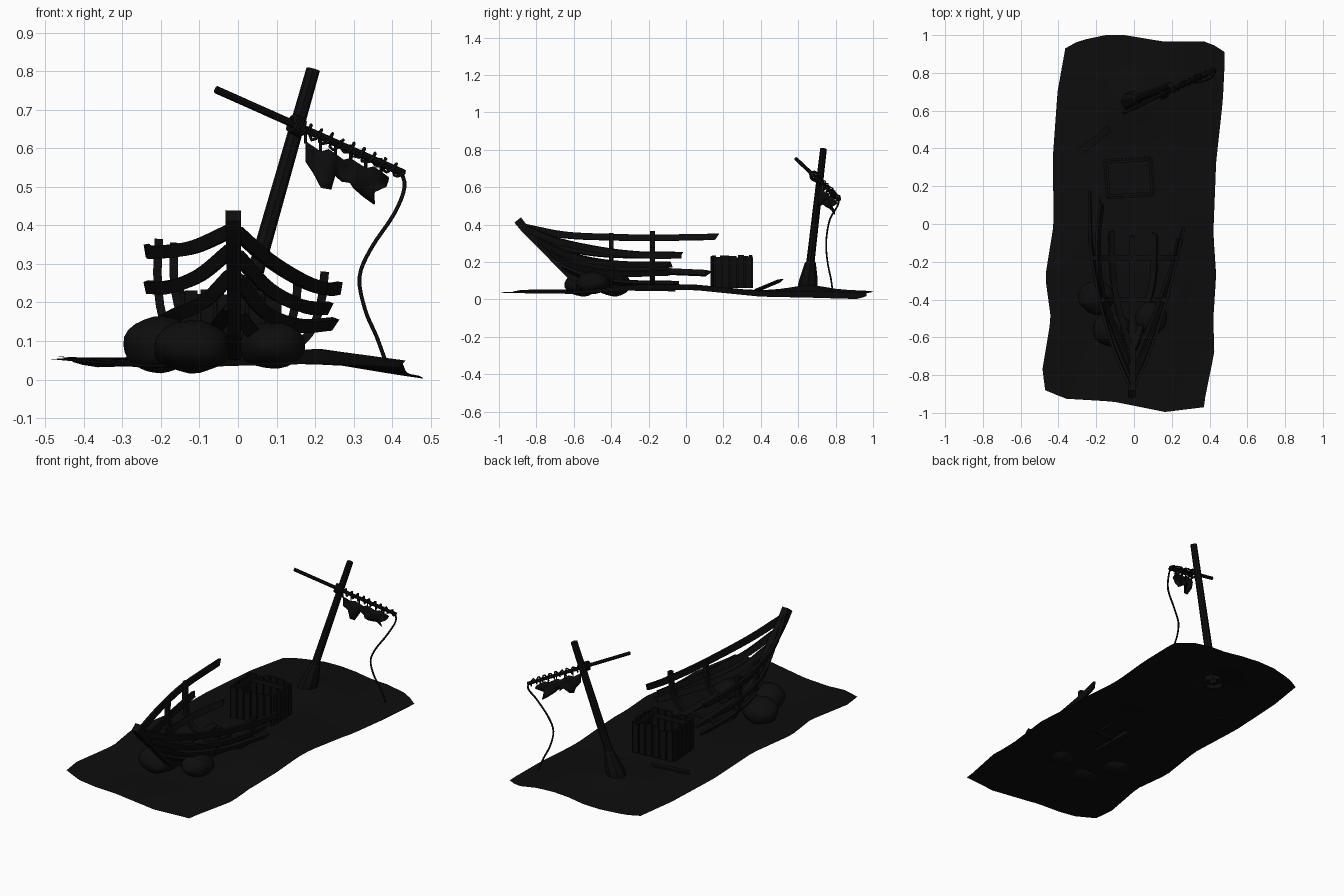
import bpy, bmesh, math, random
from mathutils import Vector, Matrix, noise

if "Cube" in bpy.data.objects:
    bpy.data.objects.remove(bpy.data.objects["Cube"])

random.seed(4)
dark = bpy.data.materials.new("charred_dark")
dark.diffuse_color = (0.004, 0.004, 0.004, 1)
dark.use_nodes = True
dark.node_tree.nodes["Principled BSDF"].inputs["Base Color"].default_value = dark.diffuse_color


def finish(name, bm, smooth=False):
    bmesh.ops.recalc_face_normals(bm, faces=bm.faces)
    me = bpy.data.meshes.new(name)
    bm.to_mesh(me)
    bm.free()
    ob = bpy.data.objects.new(name, me)
    bpy.context.collection.objects.link(ob)
    me.materials.append(dark)
    for p in me.polygons:
        p.use_smooth = smooth
    return ob


def interp(table, t):
    """Piecewise linear lookup in a list of (key, value)."""
    for (a, va), (b, vb) in zip(table, table[1:]):
        if t <= b:
            return va + (vb - va) * max(0, (t - a) / (b - a))
    return table[-1][1]


def spline(pts, n):
    """Catmull-Rom path through the points."""
    p = [Vector(q) for q in pts]
    p = [2 * p[0] - p[1]] + p + [2 * p[-1] - p[-2]]
    out = []
    for a, b, c, d in zip(p, p[1:], p[2:], p[3:]):
        for i in range(n):
            t = i / n
            out.append(0.5 * (2 * b + (c - a) * t + (2 * a - 5 * b + 4 * c - d) * t * t
                              + (3 * b - a - 3 * c + d) * t ** 3))
    return out + [p[-2]]


def rect(w, h):
    return [(-w / 2, -h / 2), (w / 2, -h / 2), (w / 2, h / 2), (-w / 2, h / 2)]


def ngon(r, n):
    return [(r * math.cos(2 * math.pi * i / n), r * math.sin(2 * math.pi * i / n)) for i in range(n)]


def sweep(name, pts, section, ref=(0, 0, 1), n=4, taper=(1, 1), jag=0.0, smooth=False):
    """Sweep a section along a smooth path; jag makes a splintered far end."""
    path = spline(pts, n) if n > 1 else [Vector(q) for q in pts]
    bm, rings, last = bmesh.new(), [], len(path) - 1
    for i, p in enumerate(path):
        t = (path[min(i + 1, last)] - path[max(i - 1, 0)]).normalized()
        side = t.cross(Vector(ref)).normalized()
        up = side.cross(t)
        s = taper[0] + (taper[1] - taper[0]) * i / last
        ring = []
        for u, v in section:
            off = t * random.uniform(-jag, jag) if i == last else Vector()
            ring.append(bm.verts.new(p + side * u * s + up * v * s + off))
        rings.append(ring)
    k = len(section)
    for a, b in zip(rings, rings[1:]):
        for j in range(k):
            bm.faces.new((a[j], a[(j + 1) % k], b[(j + 1) % k], b[j]))
    bm.faces.new(rings[0])
    bm.faces.new(rings[-1])
    return finish(name, bm, smooth)


# Sand sheet
left = [(-1, -.45), (-.88, -.47), (-.77, -.485), (-.5, -.44), (-.28, -.47), (0, -.425), (.35, -.43), (.7, -.405), (.95, -.36)]
right = [(-1, .37), (-.95, .37), (-.68, .425), (-.5, .42), (-.27, .435), (-.05, .42), (.33, .435), (.65, .47), (.85, .48)]
front = [(0, -.88), (.12, -.925), (.42, -.94), (.75, -.995), (1, -.97)]
back = [(0, .93), (.08, .97), (.25, 1.0), (.37, 1.0), (.62, .965), (.9, .965), (1, .91)]
hx = (0, .25, .5, .75, 1)
heights = [(-1, (.05, .035, .035, .04, .035)), (-.6, (.055, .03, .035, .045, .03)), (-.25, (.06, .05, .06, .08, .05)),
           (.05, (.055, .06, .065, .08, .05)), (.4, (.045, .05, .05, .045, .015)), (.65, (.04, .055, .06, .045, .01)),
           (1, (.03, .04, .045, .035, 0))]


def sand(u, y):
    z = interp([(k, interp(list(zip(hx, row)), u)) for k, row in heights], y)
    x = -.45 + .9 * u
    return z + .02 * math.exp(-((x + .03) ** 2 + (y - .66) ** 2) / .012)


bm = bmesh.new()
NU, NV = 16, 32
grid = []
for j in range(NV + 1):
    row = []
    for i in range(NU + 1):
        u, v = i / NU, j / NV
        y = interp(front, u) * (1 - v) + interp(back, u) * v
        x = interp(left, y) * (1 - u) + interp(right, y) * u
        row.append(bm.verts.new((x, y, sand(u, y))))
    grid.append(row)
for a, b in zip(grid, grid[1:]):
    for i in range(NU):
        bm.faces.new((a[i], a[i + 1], b[i + 1], b[i]))
finish("sand_ground", bm, True)

# Stem and keel
sweep("stem_and_keel", [(-.012, -.9, .425), (-.012, -.85, .365), (-.01, -.75, .265), (-.01, -.66, .17), (-.01, -.58, .105),
                        (-.01, -.42, .07), (-.01, -.05, .06)], rect(.045, .04), ref=(1, 0, 0), taper=(1, .75), jag=.03)

# Hull planks: left side rides higher than the right side
planks = {
    "left_gunwale": [(-.02, -.86, .385), (-.11, -.65, .345), (-.18, -.4, .333), (-.225, -.15, .33), (-.235, .16, .335)],
    "left_upper_plank": [(-.02, -.81, .335), (-.1, -.62, .27), (-.18, -.38, .24), (-.235, -.06, .24)],
    "left_middle_plank": [(-.02, -.74, .27), (-.09, -.58, .2), (-.17, -.35, .165), (-.19, -.1, .15), (-.17, .12, .14)],
    "left_bottom_plank": [(-.02, -.66, .18), (-.07, -.5, .12), (-.11, -.3, .09), (-.12, -.05, .085)],
    "right_gunwale": [(0, -.86, .38), (.08, -.68, .31), (.17, -.4, .255), (.23, -.16, .235), (.26, -.03, .237)],
    "right_upper_plank": [(0, -.8, .32), (.08, -.62, .235), (.17, -.38, .19), (.235, -.09, .185)],
    "right_middle_plank": [(0, -.74, .26), (.07, -.58, .175), (.16, -.35, .14), (.25, -.08, .145)],
    "right_bottom_plank": [(0, -.66, .17), (.05, -.5, .11), (.1, -.3, .085), (.11, -.06, .08)],
}
for name, pts in planks.items():
    s = -1 if "left" in name else 1
    lean = {"gunwale": .15, "upper": .35, "middle": .6, "bottom": 1.6}[name.split("_")[1]]
    sweep(name, pts, rect(.016, .036), ref=(s * lean, 0, 1), n=5, taper=(1, .9), jag=.022)

# Ribs
ribs = {
    "left_front_rib": [(-.165, -.4, .355), (-.165, -.4, .25), (-.14, -.4, .15), (-.08, -.4, .085), (0, -.4, .07)],
    "left_rear_rib": [(-.205, -.18, .365), (-.208, -.18, .25), (-.185, -.18, .14), (-.1, -.18, .08), (0, -.18, .065)],
    "right_front_rib": [(.155, -.4, .28), (.15, -.4, .2), (.125, -.4, .12), (.07, -.4, .08), (0, -.4, .07)],
    "right_rear_rib": [(.225, -.18, .28), (.215, -.18, .2), (.185, -.18, .12), (.12, -.18, .075), (0, -.18, .065)],
}
for name, pts in ribs.items():
    sweep(name, pts, rect(.022, .026), ref=(0, 1, 0))

# Rocks around the bow
for name, c, r in [("rock_left", (-.2, -.39, .09), (.098, .09, .075)), ("rock_front", (-.12, -.56, .085), (.1, .09, .07)),
                   ("rock_right", (.09, -.5, .09), (.085, .09, .06))]:
    bm = bmesh.new()
    bmesh.ops.create_icosphere(bm, subdivisions=3, radius=1)
    for v in bm.verts:
        d = v.co * (1 + .14 * noise.noise(v.co * 1.3 + Vector(c) * 9))
        v.co = Vector((d.x * r[0], d.y * r[1], d.z * r[2])) + Vector(c)
    finish(name, bm, True)


def box(bm, c, size, M):
    bmesh.ops.create_cube(bm, size=1, matrix=M @ Matrix.Translation(c) @ Matrix.Diagonal((*size, 1)))


# Open slatted crate
bm = bmesh.new()
M = Matrix.Translation((-.025, .245, .06)) @ Matrix.Rotation(math.radians(4), 4, 'Z')
W, D, H = .25, .2, .18
for s in (-1, 1):
    for i in range(6):
        h = H - random.uniform(0, .02)
        box(bm, ((i - 2.5) * W / 6, s * D / 2, h / 2), (W / 6 - .009, .012, h), M)
    for i in range(5):
        h = H - random.uniform(0, .02)
        box(bm, (s * W / 2, (i - 2) * D / 5, h / 2), (.012, D / 5 - .009, h), M)
    for z in (.035, .14):
        box(bm, (0, s * (D / 2 - .012), z), (W - .02, .012, .025), M)
        box(bm, (s * (W / 2 - .012), 0, z), (.012, D - .02, .025), M)
box(bm, (0, 0, .01), (W - .03, D - .03, .012), M)
finish("crate", bm)

# Loose plank half buried in the sand
sweep("loose_plank", [(-.29, .38, .05), (-.21, .44, .075), (-.14, .5, .1)], rect(.035, .01), n=1, jag=.015)

# Leaning mast and base collar
foot, tip = Vector((-.02, .648, .05)), Vector((.195, .735, .805))
sweep("mast", [foot, foot.lerp(tip, .5), tip], ngon(.021, 8), n=1, ref=(0, 1, 0), taper=(1.1, .85))
bm = bmesh.new()
prev = None
for t, r in [(0, .055), (.07, .05), (.12, .042), (.19, .03), (.21, .02)]:
    c = foot.lerp(tip, t)
    ring = [bm.verts.new(c + Vector((x, y, 0))) for x, y in ngon(r, 8)]
    if prev:
        for k in range(8):
            bm.faces.new((prev[k], prev[(k + 1) % 8], ring[(k + 1) % 8], ring[k]))
    prev = ring
bm.faces.new(prev)
finish("mast_collar", bm)

# Yard, lashing and windings
ya, yb = Vector((-.057, .588, .752)), Vector((.43, .82, .535))
sweep("yard", [ya, ya.lerp(yb, .5), yb], ngon(.01, 8), n=1)
axis = (yb - ya).normalized()
e1 = axis.cross(Vector((0, 0, 1))).normalized()
e2 = e1.cross(axis)


def winding(name, t0, t1, turns, r, thick, wob=0):
    pts = []
    for i in range(turns * 8 + 1):
        a = i * math.pi / 4
        q = r + wob * random.random()
        pts.append(ya.lerp(yb, t0 + (t1 - t0) * i / (turns * 8)) + e1 * q * math.cos(a) + e2 * q * math.sin(a))
    sweep(name, pts, ngon(thick, 6), ref=axis, n=1, smooth=True)


winding("mast_lashing", .4, .46, 5, .022, .005)
winding("yard_winding", .48, .99, 9, .011, .004, .009)

# Torn sail with ties
bottom = [(.175, .565), (.195, .535), (.215, .497), (.24, .493), (.25, .53), (.27, .513), (.29, .51), (.3, .495),
          (.325, .475), (.355, .455), (.352, .485), (.385, .5)]
bm = bmesh.new()
cols = []
for i, (bx, bz) in enumerate(bottom):
    x = .175 + .215 * i / (len(bottom) - 1)
    top = ya.lerp(yb, (x - ya.x) / (yb.x - ya.x)) - Vector((0, 0, .03 - .015 * (i / 11) + .006 * (i % 3)))
    end = Vector((bx, top.y + .02 * math.sin(i * 1.7), bz))
    cols.append([bm.verts.new(top.lerp(end, k / 4) + Vector((0, .012 * math.sin(i * 1.3) * math.sin(k), 0))) for k in range(5)])
    if i % 2 == 0:
        sweep("sail_tie", [top + Vector((0, 0, .035)), top - Vector((0, 0, .006))], ngon(.004, 6), ref=(0, 1, 0), n=1)
for a, b in zip(cols, cols[1:]):
    for k in range(4):
        bm.faces.new((a[k], b[k], b[k + 1], a[k + 1]))
sail = finish("torn_sail", bm, True)
mod = sail.modifiers.new("thickness", 'SOLIDIFY')
mod.thickness = .004

# Hanging rope
sweep("hanging_rope", [(.42, .82, .545), (.432, .81, .5), (.405, .77, .43), (.345, .752, .34), (.315, .75, .265), (.33, .76, .18),
                       (.36, .775, .11), (.387, .785, .035)], ngon(.005, 6), ref=(0, 1, 0), smooth=True)
